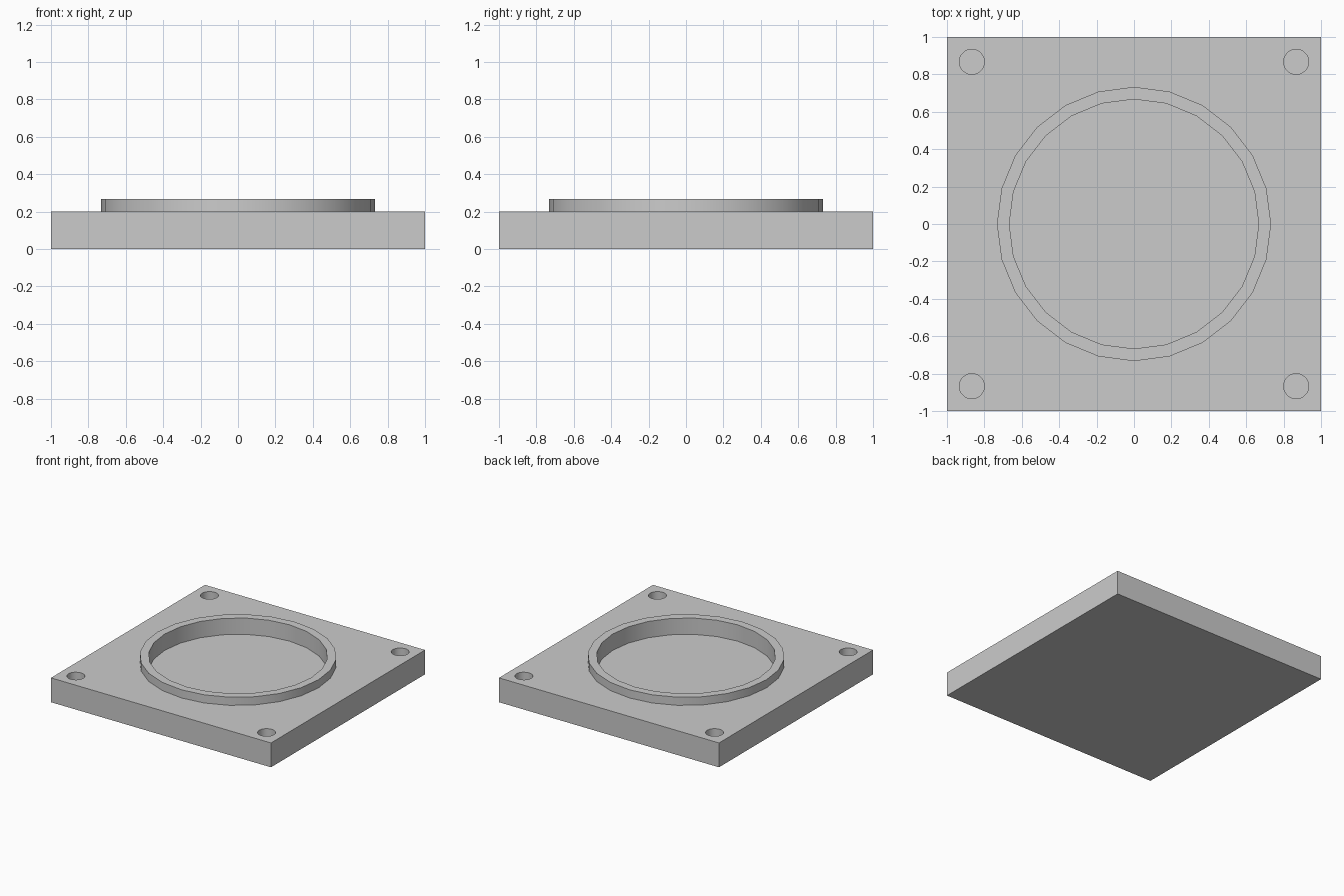
import bpy

if "Cube" in bpy.data.objects:
    bpy.data.objects.remove(bpy.data.objects["Cube"])


def cylinder(name, radius, z0, z1, x=0.0, y=0.0, sides=24):
    bpy.ops.mesh.primitive_cylinder_add(vertices=sides, radius=radius, depth=z1 - z0,
                                        location=(x, y, (z0 + z1) / 2))
    ob = bpy.context.object
    ob.name = name
    return ob


def combine(target, tool, operation):
    mod = target.modifiers.new(tool.name, 'BOOLEAN')
    mod.operation = operation
    mod.solver = 'EXACT'
    mod.object = tool
    bpy.context.view_layer.objects.active = target
    bpy.ops.object.modifier_apply(modifier=mod.name)
    bpy.data.objects.remove(tool, do_unlink=True)


# Square base plate
bpy.ops.mesh.primitive_cube_add(size=1, location=(0, 0, 0.1))
plate = bpy.context.object
plate.name = "mounting_plate"
plate.scale = (2, 2, 0.2)
bpy.ops.object.transform_apply(location=True, rotation=False, scale=True)

# Raised round collar with a recess sunk into the plate
combine(plate, cylinder("collar", 0.733, 0.1, 0.267), 'UNION')
combine(plate, cylinder("recess", 0.667, 0.133, 0.4), 'DIFFERENCE')

# Blind screw holes in the corners
for sx in (-1, 1):
    for sy in (-1, 1):
        hole = cylinder("screw_hole", 0.067, 0.067, 0.4, sx * 0.867, sy * 0.867, 32)
        combine(plate, hole, 'DIFFERENCE')

# Smooth round walls, crisp edges
bpy.ops.object.select_all(action='DESELECT')
plate.select_set(True)
bpy.context.view_layer.objects.active = plate
bpy.ops.object.shade_smooth_by_angle(angle=0.5236)
